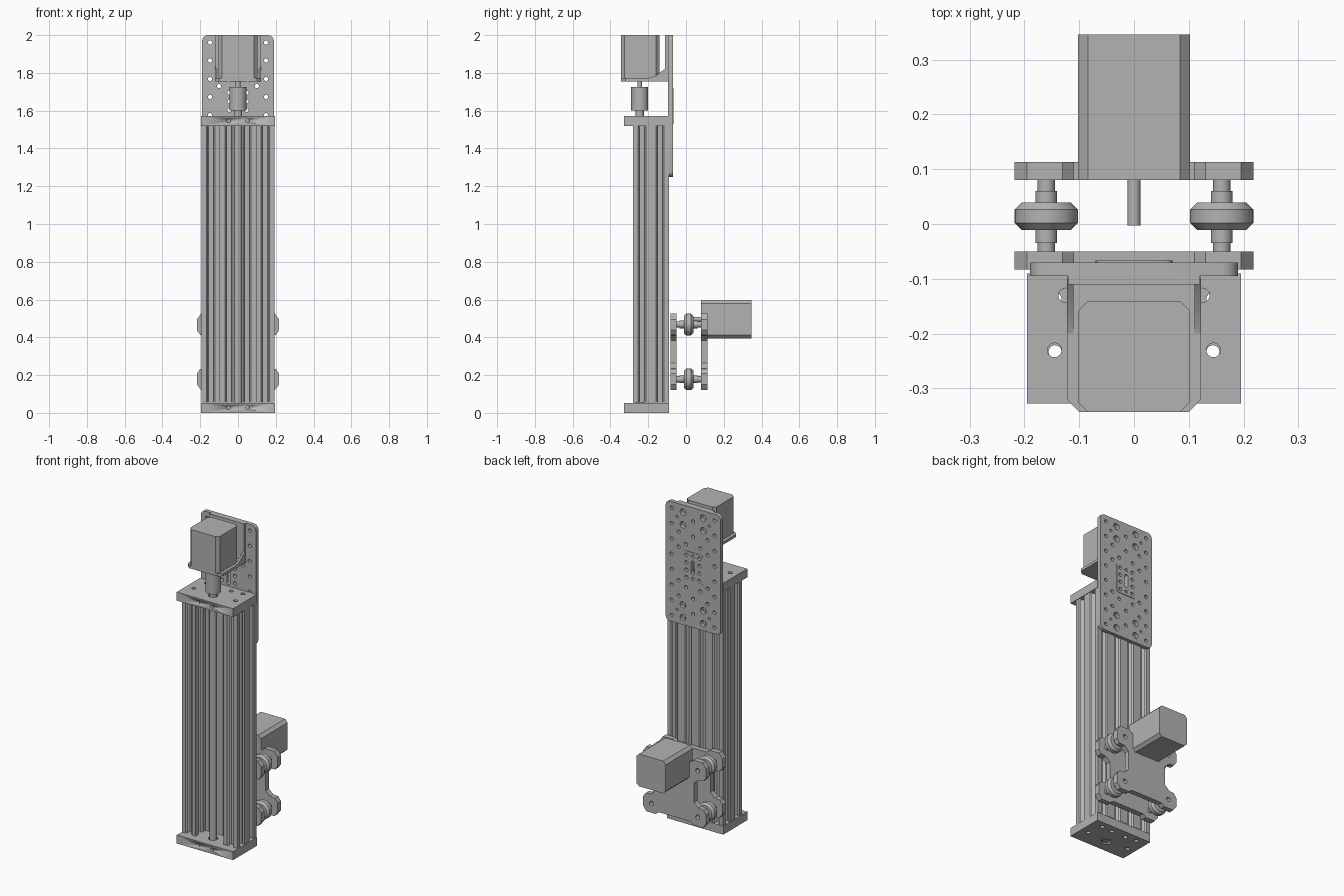
import bpy, bmesh, math
from mathutils import Matrix, Vector

cube = bpy.data.objects.get("Cube")
if cube:
    bpy.data.objects.remove(cube, do_unlink=True)

grey = bpy.data.materials.new("machine_grey")
grey.use_nodes = True
grey.diffuse_color = (0.45, 0.45, 0.45, 1)
grey.node_tree.nodes["Principled BSDF"].inputs["Base Color"].default_value = (0.45, 0.45, 0.45, 1)

# Drawing planes: profile (u, v) and depth w are mapped to world axes
PLANES = {
    "xy": Matrix.Identity(3),
    "xz": Matrix(((1, 0, 0), (0, 0, -1), (0, 1, 0))),
    "yz": Matrix(((0, 0, 1), (1, 0, 0), (0, 1, 0))),
}


def add_object(name, mesh):
    obj = bpy.data.objects.new(name, mesh)
    bpy.context.collection.objects.link(obj)
    mesh.materials.clear()
    mesh.materials.append(grey)
    bpy.ops.object.select_all(action="DESELECT")
    obj.select_set(True)
    bpy.context.view_layer.objects.active = obj
    bpy.ops.object.shade_smooth_by_angle(angle=math.radians(30))
    return obj


def circle(u, v, r, n=16):
    return [(u + r * math.cos(math.tau * i / n), v + r * math.sin(math.tau * i / n)) for i in range(n)]


def chamfered(u0, u1, v0, v1, c=0):
    if not c:
        return [(u0, v0), (u1, v0), (u1, v1), (u0, v1)]
    return [(u0 + c, v0), (u1 - c, v0), (u1, v0 + c), (u1, v1 - c),
            (u1 - c, v1), (u0 + c, v1), (u0, v1 - c), (u0, v0 + c)]


def rounded(u0, u1, v0, v1, r, n=4):
    pts = []
    corners = ((u1 - r, v1 - r), (u0 + r, v1 - r), (u0 + r, v0 + r), (u1 - r, v0 + r))
    for k, (u, v) in enumerate(corners):
        for i in range(n + 1):
            a = math.pi / 2 * (k + i / n)
            pts.append((u + r * math.cos(a), v + r * math.sin(a)))
    return pts


def plate(name, plane, outline, lo, hi, holes=()):
    """Filled outline with holes, extruded from lo to hi along the third axis."""
    curve = bpy.data.curves.new(name, "CURVE")
    curve.dimensions = "2D"
    curve.fill_mode = "BOTH"
    curve.extrude = (hi - lo) / 2
    for loop in [outline, *holes]:
        spline = curve.splines.new("POLY")
        spline.points.add(len(loop) - 1)
        for p, (u, v) in zip(spline.points, loop):
            p.co = (u, v, 0, 1)
        spline.use_cyclic_u = True
    temp = bpy.data.objects.new("temp", curve)
    bpy.context.collection.objects.link(temp)
    deps = bpy.context.evaluated_depsgraph_get()
    mesh = bpy.data.meshes.new_from_object(temp.evaluated_get(deps))
    bpy.data.objects.remove(temp, do_unlink=True)
    m = PLANES[plane]
    axis = m @ Vector((0, 0, 1))
    shift = Vector([abs(a) for a in axis]) * (lo + hi) / 2
    bm = bmesh.new()
    bm.from_mesh(mesh)
    for v in bm.verts:
        v.co = m @ v.co + shift
    bmesh.ops.remove_doubles(bm, verts=bm.verts, dist=1e-5)
    bmesh.ops.recalc_face_normals(bm, faces=bm.faces)
    bm.to_mesh(mesh)
    bm.free()
    mesh.name = name
    return add_object(name, mesh)


def lathe(name, profile, axis, at, n=24):
    """Turned part from (radius, height) pairs along y or z."""
    bm = bmesh.new()
    rings = [[bm.verts.new((u, v, h)) for u, v in circle(0, 0, r, n)] for r, h in profile]
    for a, b in zip(rings, rings[1:]):
        for i in range(n):
            bm.faces.new((a[i], a[(i + 1) % n], b[(i + 1) % n], b[i]))
    bm.faces.new(rings[0])
    bm.faces.new(rings[-1])
    if axis == "y":
        bm.transform(Matrix.Rotation(-math.pi / 2, 4, "X"))
    bm.transform(Matrix.Translation(at))
    bmesh.ops.recalc_face_normals(bm, faces=bm.faces)
    mesh = bpy.data.meshes.new(name)
    bm.to_mesh(mesh)
    bm.free()
    return add_object(name, mesh)


# Slotted C-shaped rail: one slot in the middle of every cell of the outline
CELL = 0.096
FRONT, MID, BACK = -0.281, -0.185, -0.09
corners = [(CELL, FRONT), (2 * CELL, FRONT), (2 * CELL, BACK), (-2 * CELL, BACK),
           (-2 * CELL, FRONT), (-CELL, FRONT), (-CELL, MID), (CELL, MID)]
half_slot = [(0.022, 0), (0.014, 0.009), (0.026, 0.009), (0.026, 0.018), (0.013, 0.029)]
slot = [(-s, d) for s, d in half_slot] + [(s, d) for s, d in reversed(half_slot)]
rail = []
for i, c in enumerate(corners):
    a, b = Vector(c), Vector(corners[(i + 1) % len(corners)])
    along = (b - a).normalized()
    inward = Vector((-along.y, along.x))
    cells = round((b - a).length / CELL)
    rail.append(a)
    for k in range(cells):
        centre = a + (b - a) * (k + 0.5) / cells
        rail += [centre + along * s + inward * d for s, d in slot]
bores = [circle(s * 1.5 * CELL, y, 0.012) for s in (-1, 1) for y in (-0.233, -0.137)]
plate("slotted_rail", "xy", [tuple(p) for p in rail], 0.055, 1.52, bores)

# End plates with through holes and two blind holes in the front edge
end_holes = [circle(s * x, y, 0.013) for s in (-1, 1)
             for x, y in ((0.145, -0.23), (0.125, -0.13), (0.05, -0.137))]
for name, z in (("bottom_end_plate", 0), ("top_end_plate", 1.52)):
    end = plate(name, "xy", chamfered(-0.195, 0.195, -0.327, BACK), z, z + 0.053,
                end_holes + [circle(0, -0.245, 0.028)])
    for s in (-1, 1):
        cutter = lathe("hole_cutter", [(0.01, -0.02), (0.01, 0.03)], "y", (s * 0.05, -0.327, z + 0.027), 16)
        cutter.hide_render = True
        mod = end.modifiers.new("hole", "BOOLEAN")
        mod.object = cutter
        mod.solver = "EXACT"
        bpy.context.view_layer.objects.active = end
        bpy.ops.object.modifier_apply(modifier=mod.name)
        bpy.data.objects.remove(cutter, do_unlink=True)

# Lead screw, coupler and upper motor shaft
SCREW = (0, -0.245, 0)
lathe("lead_screw", [(0.022, 0.005), (0.022, 1.61)], "z", SCREW)
lathe("shaft_coupler", [(0.045, 1.6), (0.045, 1.725)], "z", SCREW)
lathe("upper_motor_shaft", [(0.013, 1.72), (0.013, 1.78)], "z", SCREW, 16)

# Upper motor and its angle bracket
plate("upper_motor", "xy", chamfered(-0.102, 0.102, -0.343, -0.14, 0.018), 1.772, 2.0)
plate("bracket_floor", "xy", [(-0.1, -0.343), (0.1, -0.343), (0.122, -0.32), (0.122, -0.095),
                              (-0.122, -0.095), (-0.122, -0.32)], 1.755, 1.772)
plate("bracket_upright", "xz", chamfered(-0.12, 0.12, 1.755, 2.0), -0.11, -0.095,
      [circle(0, 1.88, 0.05)])
gusset = [(-0.2, 1.76), (-0.1, 1.76), (-0.1, 1.83), (-0.16, 1.785), (-0.2, 1.772)]
for side, x in (("left", 0.11), ("right", -0.122)):
    plate(side + "_bracket_gusset", "yz", gusset, x, x + 0.012)

# Perforated carriage plate on the back, with the hole pattern mirrored about its middle
MIDZ = 1.625
pattern = [(0.148, 0.048, 0.011), (0.148, 0.143, 0.011), (0.148, 0.24, 0.011), (0.148, 0.335, 0.011),
           (0.07, 0.33, 0.02), (0.07, 0.25, 0.02), (0.1, 0.105, 0.011), (0.1, 0.2, 0.011),
           (0.05, 0.135, 0.011), (0.112, 0.29, 0.008)]
holes = [circle(s * x, MIDZ + t * z, r) for s in (-1, 1) for t in (-1, 1) for x, z, r in pattern]
holes += [circle(0, MIDZ + t * z, 0.011) for t in (-1, 1) for z in (0.195, 0.29)]
centre_holes = [circle(s * 0.045, MIDZ + z, 0.011) for s in (-1, 1) for z in (-0.07, -0.023, 0.023, 0.07)]
centre_holes += [circle(0, MIDZ + t * 0.07, 0.01) for t in (-1, 1)]
centre_holes.append(rounded(-0.011, 0.011, MIDZ - 0.042, MIDZ + 0.042, 0.01))
plate("carriage_plate", "xz", rounded(-0.19, 0.19, 1.25, 2.0, 0.03), -0.095, -0.07, holes + centre_holes)
plate("carriage_centre_pad", "xz", rounded(-0.07, 0.07, MIDZ - 0.095, MIDZ + 0.095, 0.015),
      -0.07, -0.067, centre_holes)

# Lower trolley: two lobed plates joined by four wheel axles
ZC = 0.323
quarter = [(0.135, 0.06), (0.165, 0.087), (0.2, 0.09), (0.218, 0.115), (0.218, 0.172),
           (0.195, 0.203), (0.13, 0.203), (0.11, 0.186)]
outline = []
for sx, sz, step in ((1, 1, 1), (-1, 1, -1), (-1, -1, 1), (1, -1, -1)):
    outline += [(sx * x, ZC + sz * z) for x, z in quarter[::step]]
WHEELS = [(s * 0.16, ZC + t * 0.145) for s in (-1, 1) for t in (-1, 1)]
axle_holes = [circle(x, z, 0.014) for x, z in WHEELS]
plate("trolley_front_plate", "xz", outline, -0.083, -0.05, axle_holes)
plate("trolley_back_plate", "xz", outline, 0.08, 0.113, axle_holes)
wheel = [(0.02, -0.025), (0.045, -0.025), (0.058, -0.012), (0.058, 0.012), (0.045, 0.025), (0.02, 0.025)]
axle = [(0.016, -0.055), (0.016, -0.035), (0.02, -0.035), (0.02, 0.06), (0.016, 0.06), (0.016, 0.085)]
for i, (x, z) in enumerate(WHEELS):
    lathe(f"trolley_wheel_{i + 1}", wheel, "y", (x, 0.014, z))
    lathe(f"wheel_axle_{i + 1}", axle, "y", (x, 0, z), 16)

# Lower motor
plate("lower_motor", "xz", chamfered(-0.102, 0.102, 0.395, 0.597, 0.018), 0.08, 0.346)
lathe("lower_motor_shaft", [(0.012, -0.003), (0.012, 0.09)], "y", (0, 0, 0.496), 16)
